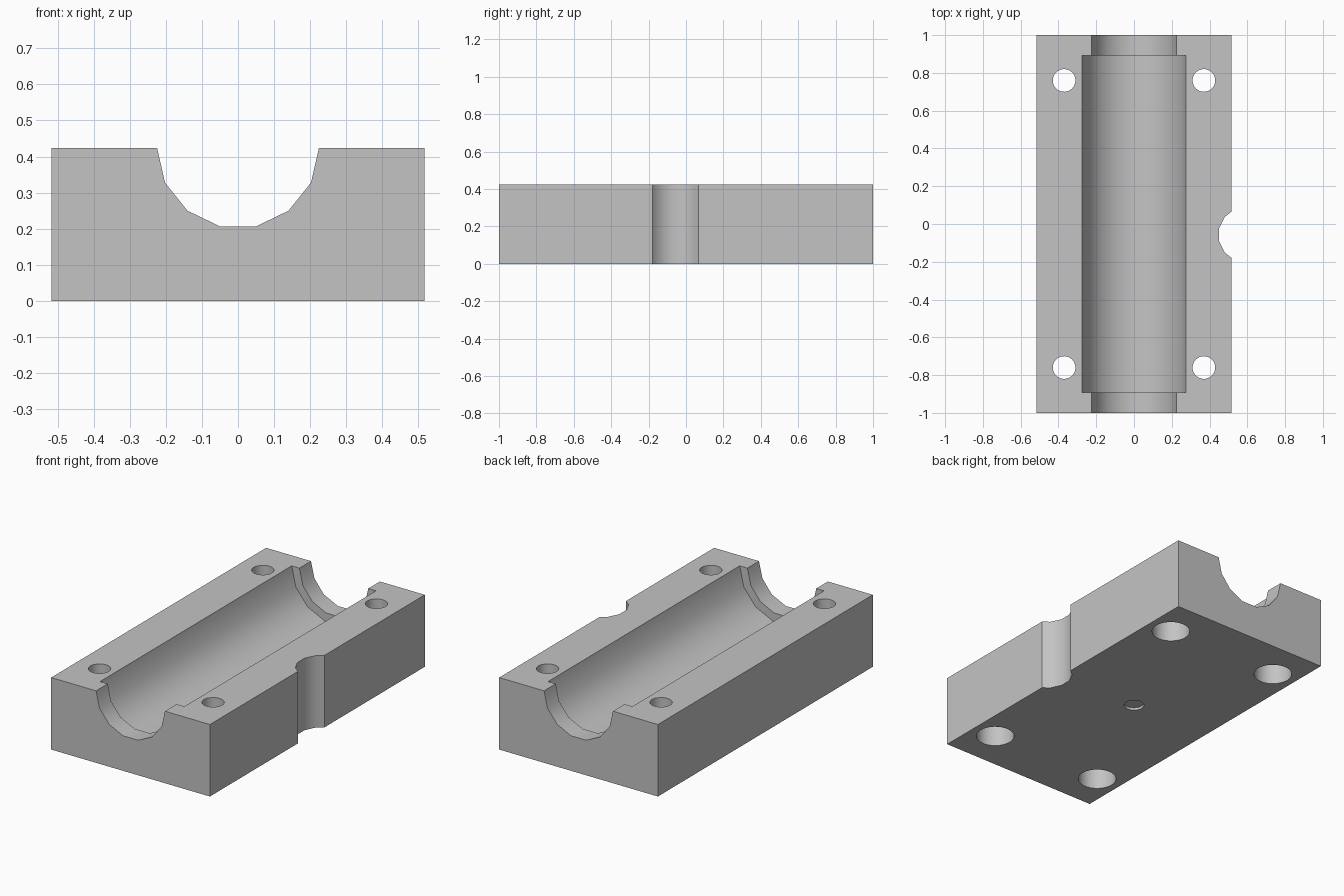
import bpy
import bmesh
from math import cos, sin, pi, radians
from mathutils import Matrix, Vector

if "Cube" in bpy.data.objects:
    bpy.data.objects.remove(bpy.data.objects["Cube"], do_unlink=True)

HALF_W, HALF_L, HEIGHT = 0.517, 1.0, 0.424

grey = bpy.data.materials.new("plain grey")
grey.use_nodes = True
grey.diffuse_color = (0.55, 0.55, 0.55, 1)
grey.node_tree.nodes["Principled BSDF"].inputs["Base Color"].default_value = grey.diffuse_color


def make_object(name, bm):
    bmesh.ops.recalc_face_normals(bm, faces=bm.faces)
    mesh = bpy.data.meshes.new(name)
    bm.to_mesh(mesh)
    bm.free()
    mesh.materials.append(grey)
    obj = bpy.data.objects.new(name, mesh)
    bpy.context.collection.objects.link(obj)
    return obj


def prism(name, centre, radius, depth, sides, axis="Z", start=0.0):
    """Regular prism centred on a point, with its length along Z or Y."""
    bm = bmesh.new()
    ring = []
    for i in range(sides):
        a = start + 2 * pi * i / sides
        ring.append(bm.verts.new((radius * cos(a), radius * sin(a), -depth / 2)))
    face = bm.faces.new(ring)
    result = bmesh.ops.extrude_face_region(bm, geom=[face])
    top = [v for v in result["geom"] if isinstance(v, bmesh.types.BMVert)]
    bmesh.ops.translate(bm, verts=top, vec=(0, 0, depth))
    if axis == "Y":
        bm.transform(Matrix.Rotation(pi / 2, 4, "X"))
    bm.transform(Matrix.Translation(Vector(centre)))
    return make_object(name, bm)


# Solid block
bm = bmesh.new()
bmesh.ops.create_cube(bm, size=1)
bmesh.ops.scale(bm, verts=bm.verts, vec=(2 * HALF_W, 2 * HALF_L, HEIGHT))
bmesh.ops.translate(bm, verts=bm.verts, vec=(0, 0, HEIGHT / 2))
block = make_object("bearing_block", bm)

# Stepped channel along the top and the notch in the left side
cutters = [
    prism("end_channel_cutter", (0, 0, 0.4255), 0.2247, 2.4, 14, "Y"),
    prism("wide_channel_cutter", (0, 0, 0.4255), 0.275, 1.784, 14, "Y"),
    prism("side_notch_cutter", (0.597, -0.057, 0.2), 0.15, 1, 14, start=pi / 2),
    prism("centre_recess_cutter", (0, 0, 0), 0.055, 0.03, 32),
]

# Counterbored bolt holes at the corners
for x in (-0.37, 0.37):
    for y in (-0.76, 0.76):
        cutters.append(prism("bolt_hole_cutter", (x, y, 0.2), 0.06, 1, 32))
        cutters.append(prism("counterbore_cutter", (x, y, 0), 0.105, 0.44, 32))

bpy.ops.object.select_all(action="DESELECT")
block.select_set(True)
bpy.context.view_layer.objects.active = block
for cutter in cutters:
    mod = block.modifiers.new("cut", "BOOLEAN")
    mod.operation = "DIFFERENCE"
    mod.solver = "EXACT"
    mod.object = cutter
    bpy.ops.object.modifier_apply(modifier=mod.name)
    bpy.data.objects.remove(cutter, do_unlink=True)

bpy.ops.object.shade_smooth_by_angle(angle=radians(30))
